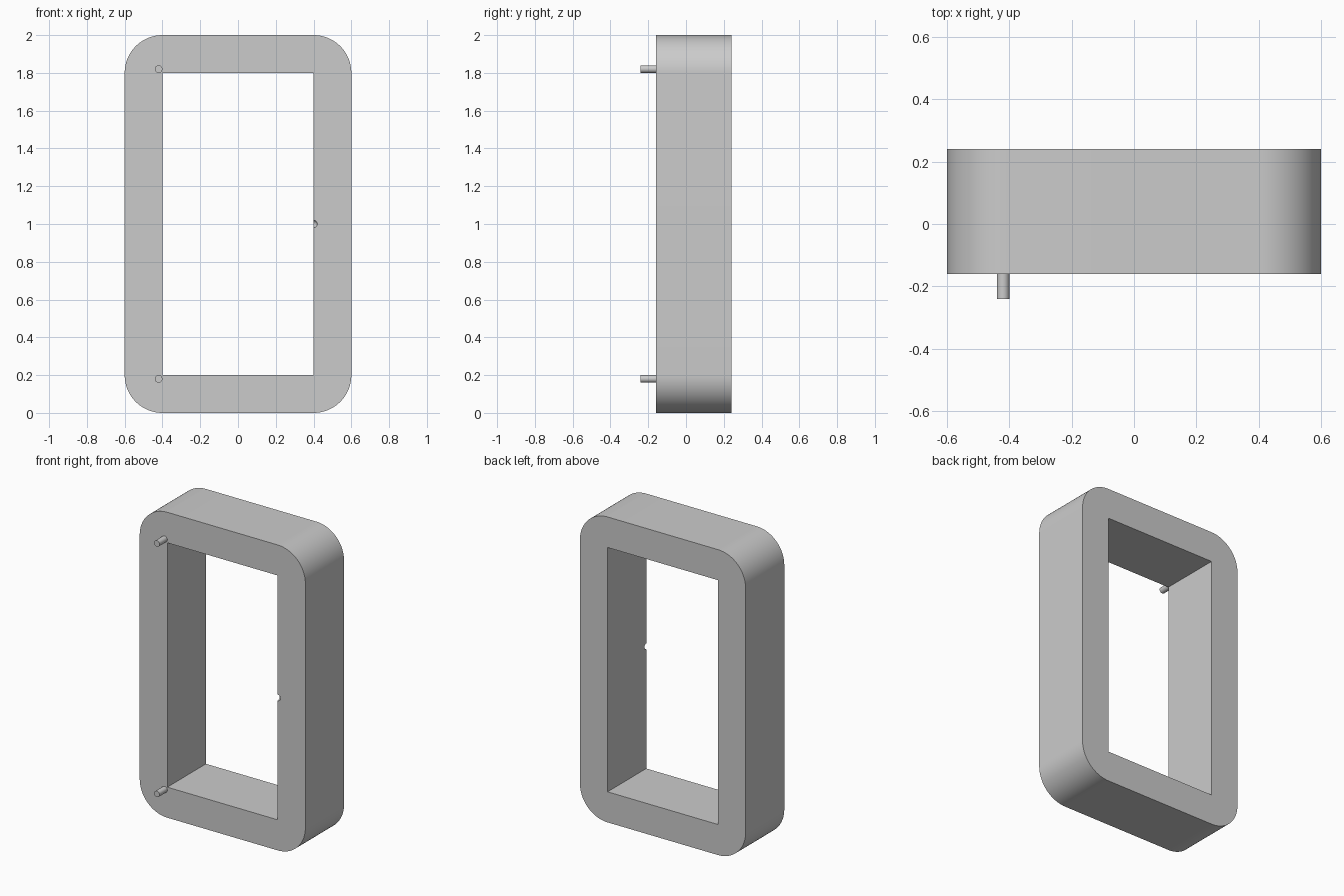
import bpy, bmesh
from math import sin, cos, pi
from mathutils import Matrix, Vector

cube = bpy.data.objects.get("Cube")
if cube:
    bpy.data.objects.remove(cube)

FRONT, BACK = -0.16, 0.24
HALF_W, HEIGHT, WALL = 0.6, 2.0, 0.2

grey = bpy.data.materials.new("grey")
grey.use_nodes = True
colour = (0.6, 0.6, 0.6, 1)
grey.diffuse_color = colour
grey.node_tree.nodes["Principled BSDF"].inputs["Base Color"].default_value = colour


def make_object(name, bm):
    bmesh.ops.recalc_face_normals(bm, faces=bm.faces)
    mesh = bpy.data.meshes.new(name)
    bm.to_mesh(mesh)
    bm.free()
    mesh.materials.append(grey)
    obj = bpy.data.objects.new(name, mesh)
    bpy.context.collection.objects.link(obj)
    return obj


def extrude_outline(name, points, y0, y1):
    bm = bmesh.new()
    face = bm.faces.new([bm.verts.new((x, y0, z)) for x, z in points])
    new = bmesh.ops.extrude_face_region(bm, geom=[face])["geom"]
    verts = [v for v in new if isinstance(v, bmesh.types.BMVert)]
    bmesh.ops.translate(bm, verts=verts, vec=(0, y1 - y0, 0))
    return make_object(name, bm)


def rounded_outline(steps=24):
    points = []
    corners = [(1, HEIGHT - WALL), (-1, HEIGHT - WALL), (-1, WALL), (1, WALL)]
    for i, (side, z) in enumerate(corners):
        for s in range(steps + 1):
            a = (i + s / steps) * pi / 2
            points.append((side * (HALF_W - WALL) + WALL * cos(a), z + WALL * sin(a)))
    return points


def cut(target, cutter):
    mod = target.modifiers.new(cutter.name, 'BOOLEAN')
    mod.operation, mod.solver, mod.object = 'DIFFERENCE', 'EXACT', cutter
    bpy.context.view_layer.update()
    result = bpy.data.meshes.new_from_object(
        target.evaluated_get(bpy.context.evaluated_depsgraph_get()))
    target.modifiers.clear()
    target.data = result
    bpy.data.objects.remove(cutter)


def smooth(obj):
    bpy.ops.object.select_all(action='DESELECT')
    obj.select_set(True)
    bpy.context.view_layer.objects.active = obj
    bpy.ops.object.shade_smooth_by_angle(angle=pi / 6)


# Door frame with rounded outer corners and a square opening
frame = extrude_outline("frame", rounded_outline(), FRONT, BACK)
inner = HALF_W - WALL
opening = extrude_outline("opening", [(-inner, WALL), (inner, WALL),
                          (inner, HEIGHT - WALL), (-inner, HEIGHT - WALL)],
                          FRONT - 0.1, BACK + 0.1)
cut(frame, opening)

# Small round latch recess on the front edge of the opening
bm = bmesh.new()
bmesh.ops.create_uvsphere(bm, u_segments=24, v_segments=12, radius=0.02,
                          matrix=Matrix.Translation(Vector((inner, FRONT, HEIGHT / 2))))
cut(frame, make_object("latch_recess", bm))
smooth(frame)

# Hinge pins on the front
for name, z in (("lower_hinge_pin", 0.18), ("upper_hinge_pin", 1.82)):
    bm = bmesh.new()
    bmesh.ops.create_cone(bm, cap_ends=True, segments=32, radius1=0.02, radius2=0.02,
                          depth=0.08, matrix=Matrix.Translation((-0.42, FRONT - 0.04, z))
                          @ Matrix.Rotation(pi / 2, 4, 'X'))
    smooth(make_object(name, bm))
